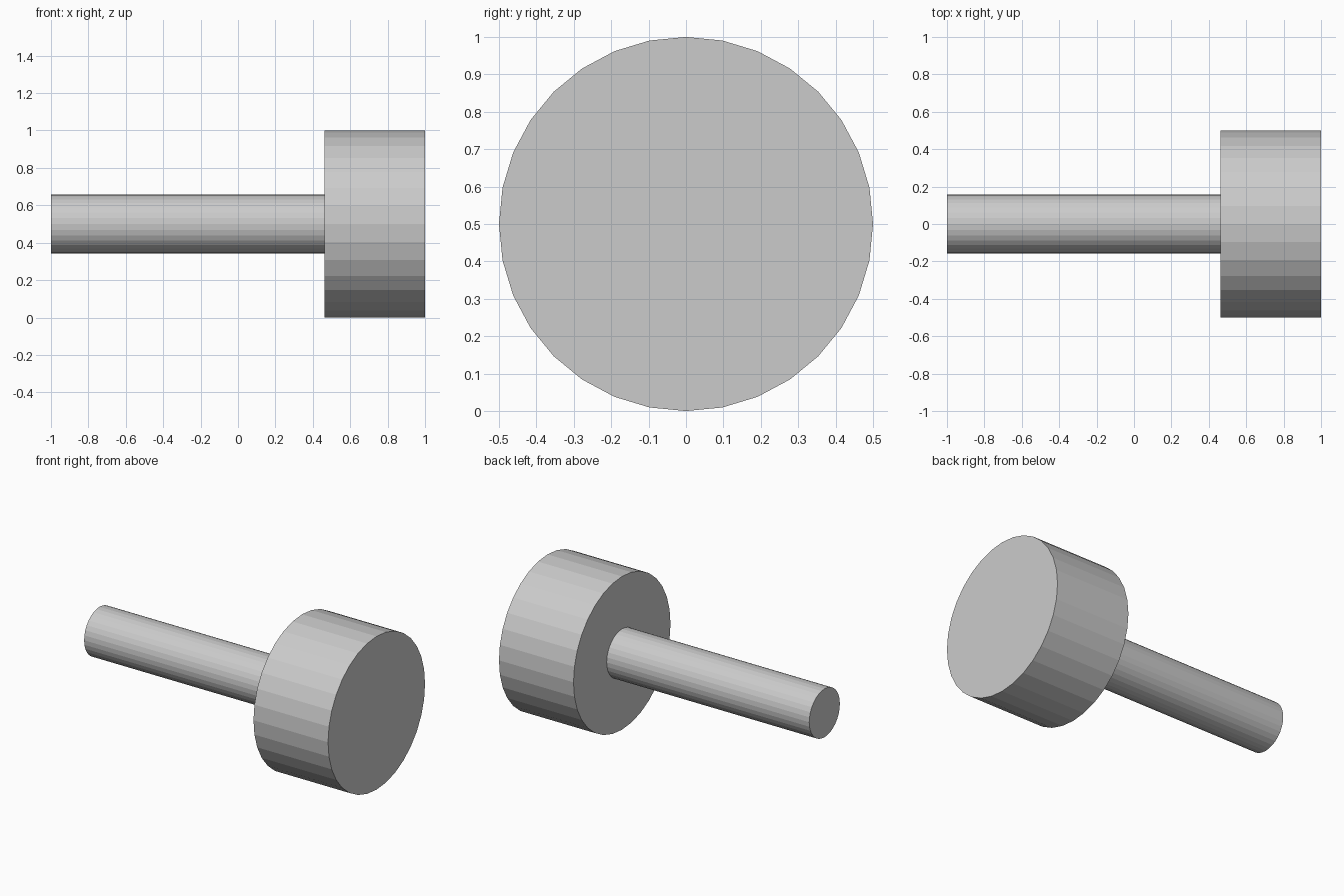
import bpy
from math import pi

if "Cube" in bpy.data.objects:
    bpy.data.objects.remove(bpy.data.objects["Cube"])

AXIS_Z = 0.5
SIDES = 32


def cylinder_x(name, x0, x1, radius):
    """Flat-shaded capped cylinder lying along x."""
    bpy.ops.mesh.primitive_cylinder_add(
        vertices=SIDES, radius=radius, depth=x1 - x0,
        location=((x0 + x1) / 2, 0, AXIS_Z), rotation=(0, pi / 2, 0))
    obj = bpy.context.object
    obj.name = name
    bpy.ops.object.transform_apply(location=False, rotation=True, scale=True)
    return obj


# Wide round head
cylinder_x("head", 0.462, 1.0, 0.5)

# Slim shaft, seated slightly into the head
cylinder_x("shaft", -1.0, 0.47, 0.158)
